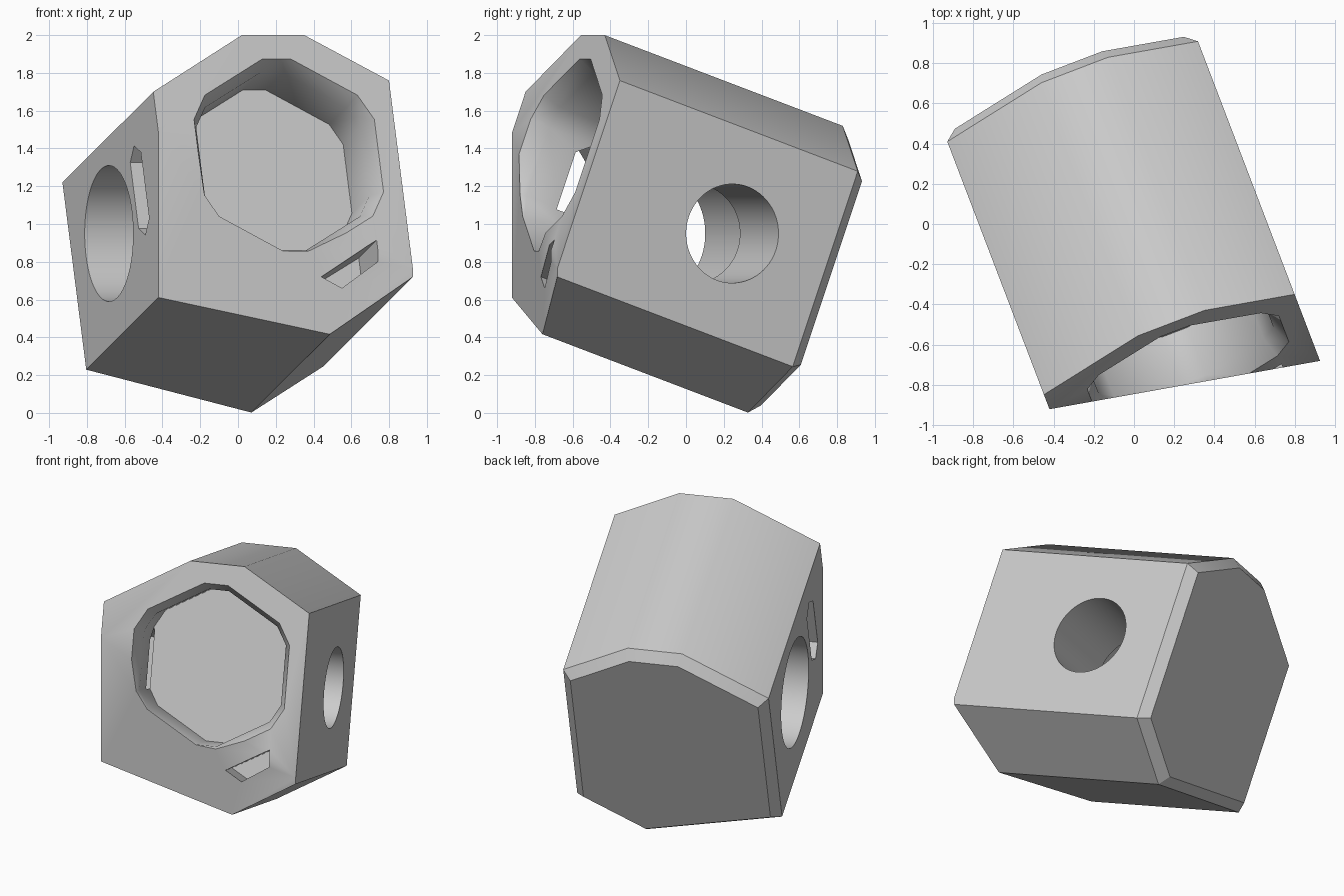
import bpy, bmesh, math
from mathutils import Matrix, Vector

if "Cube" in bpy.data.objects:
    bpy.data.objects.remove(bpy.data.objects["Cube"], do_unlink=True)

# Tilted frame of the block: local x = across, y = up the section, z = towards the front
YAW, TILT = math.radians(20.9), math.radians(19.6)
FRAME = Matrix.Rotation(YAW, 3, 'Z') @ Matrix.Rotation(math.pi / 2 - TILT, 3, 'X')

grey = bpy.data.materials.new("light grey")
grey.use_nodes = True
GREY = (0.6, 0.6, 0.6, 1)
grey.diffuse_color = GREY
grey.node_tree.nodes["Principled BSDF"].inputs["Base Color"].default_value = GREY


def loft(rings):
    """Closed solid through rings of local points."""
    bm = bmesh.new()
    loops = [[bm.verts.new(FRAME @ Vector(p)) for p in ring] for ring in rings]
    for a, b in zip(loops, loops[1:]):
        for i in range(len(a)):
            j = (i + 1) % len(a)
            bm.faces.new((a[i], a[j], b[j], b[i]))
    bm.faces.new(loops[0])
    bm.faces.new(loops[-1])
    bmesh.ops.recalc_face_normals(bm, faces=bm.faces)
    return bm


def make_object(name, bm):
    mesh = bpy.data.meshes.new(name)
    bm.to_mesh(mesh)
    bm.free()
    mesh.materials.append(grey)
    ob = bpy.data.objects.new(name, mesh)
    bpy.context.collection.objects.link(ob)
    return ob


def at_depth(outline, z):
    return [(x, y, z) for x, y in outline]


def inset(outline, amount):
    """Move every side of a clockwise outline inwards."""
    pts = [Vector(p) for p in outline]
    result = []
    for i, p in enumerate(pts):
        d1 = (p - pts[i - 1]).normalized()
        d2 = (pts[(i + 1) % len(pts)] - p).normalized()
        n1, n2 = Vector((d1.y, -d1.x)), Vector((d2.y, -d2.x))
        result.append(p + (n1 + n2) * amount / (1 + n1.dot(n2)))
    return result


def blunt_hexagon(apothem, half_flat, centre_y):
    """Hexagon standing on a corner, with its corners cut off."""
    tip = apothem / math.cos(math.pi / 6)
    pts = []
    for k in range(6):
        turn = Matrix.Rotation(-k * math.pi / 3, 2)
        for side in (-1, 1):
            p = turn @ Vector((side * half_flat, tip - half_flat * math.tan(math.pi / 6)))
            pts.append((p.x, p.y + centre_y))
    return pts


# Block with a chamfered back edge
section = [(-0.18, 1.707), (0.175, 1.707), (0.622, 1.452), (0.622, 0.354),
           (0.183, 0.096), (-0.722, 0.337), (-0.722, 1.389)]
bm = loft([at_depth(inset(section, 0.058), -0.325),
           at_depth(section, -0.264),
           at_depth(section, 1.167)])

# Upright slice across the lower front
normal = Vector((0.176, -0.985, 0))
cut = bmesh.ops.bisect_plane(bm, geom=bm.verts[:] + bm.edges[:] + bm.faces[:],
                             plane_co=normal * 0.833, plane_no=normal, clear_outer=True)
bmesh.ops.holes_fill(bm, edges=[e for e in bm.edges if e.is_boundary], sides=0)
bmesh.ops.recalc_face_normals(bm, faces=bm.faces)
block = make_object("block", bm)

cutters = []

# Hexagonal recess with a flared rim
recess = [(0.465, 0.065, 0.80), (0.465, 0.065, 1.07), (0.55, 0.09, 1.25)]
cutters.append(make_object("recess_cutter", loft(
    [at_depth(blunt_hexagon(a, f, 1.03), z) for a, f, z in recess])))

# Stepped cross bore, wide on one side and narrow on the other
SIDES = 64


def circle(x, r):
    return [(x, 0.903 + r * math.sin(k * math.tau / SIDES),
             0.295 + r * math.cos(k * math.tau / SIDES)) for k in range(SIDES)]


cutters.append(make_object("bore_cutter", loft(
    [circle(-1, 0.36), circle(0.05, 0.36), circle(0.05, 0.262), circle(1, 0.262)])))

# Pointed slot through the side wall into the recess
slot = [(0.25, 0), (0.185, 0.083), (-0.185, 0.083),
        (-0.25, 0), (-0.185, -0.083), (0.185, -0.083)]
cutters.append(make_object("slot_cutter", loft(
    [[(x, 0.965 + q, 0.802 + d) for q, d in slot] for x in (-1, -0.46)])))

# Small pocket beside the recess
pocket = [(0.138, 0.385), (0.437, 0.555), (0.437, 0.442), (0.247, 0.322)]
cutters.append(make_object("pocket_cutter", loft(
    [at_depth(pocket, z) for z in (0.885, 1.4)])))

# Cut everything out of the block
bpy.ops.object.select_all(action='DESELECT')
bpy.context.view_layer.objects.active = block
block.select_set(True)
for cutter in cutters:
    mod = block.modifiers.new(cutter.name, 'BOOLEAN')
    mod.operation = 'DIFFERENCE'
    mod.solver = 'EXACT'
    mod.object = cutter
    bpy.ops.object.modifier_apply(modifier=mod.name)
    bpy.data.objects.remove(cutter, do_unlink=True)

bpy.ops.object.shade_smooth_by_angle(angle=math.radians(31))
